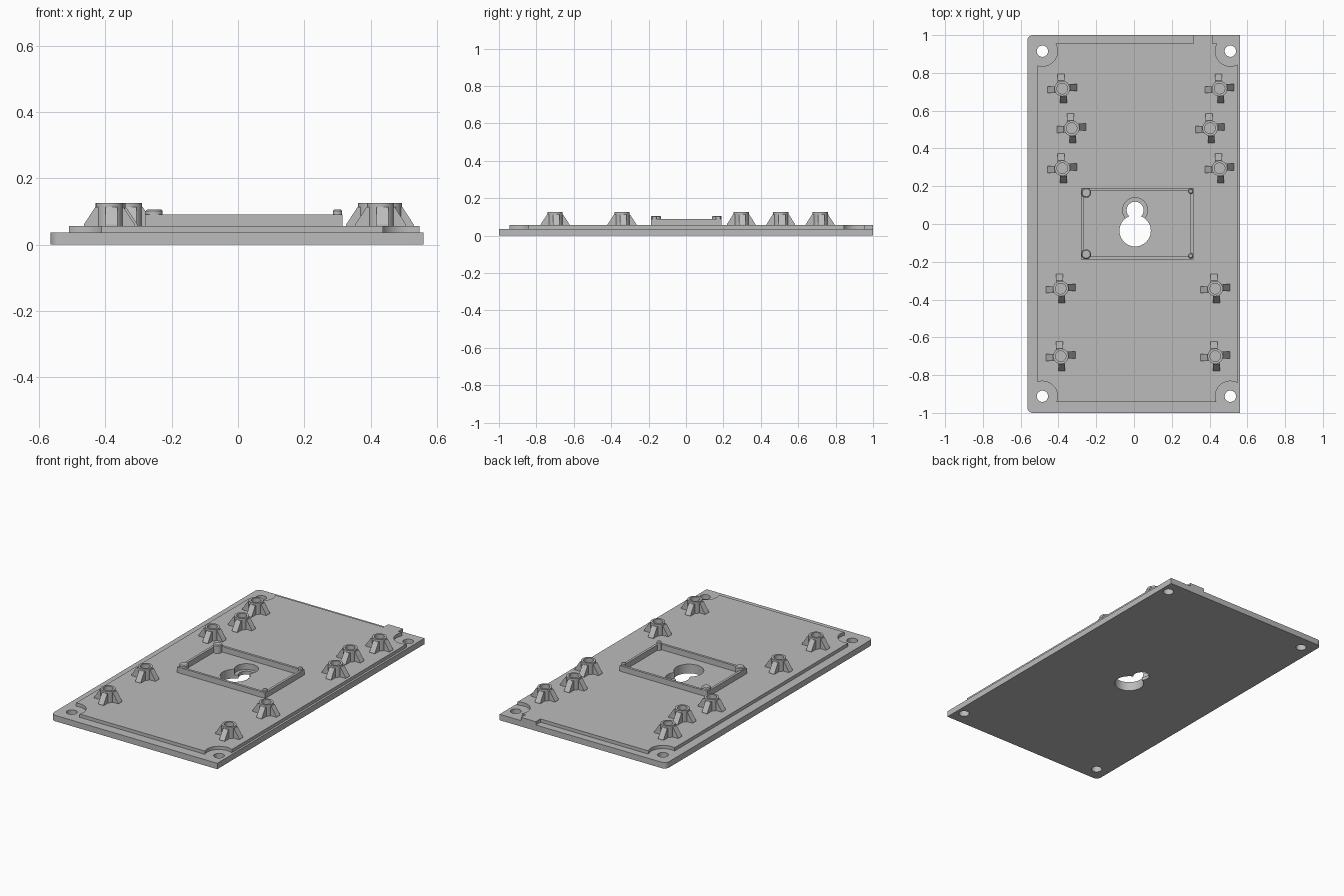
import bpy, bmesh, math
from mathutils import Matrix, Vector

cube = bpy.data.objects.get("Cube")
if cube:
    bpy.data.objects.remove(cube)

grey = bpy.data.materials.new("plain grey")
grey.use_nodes = True
grey.diffuse_color = (0.5, 0.5, 0.5, 1)
grey.node_tree.nodes["Principled BSDF"].inputs["Base Color"].default_value = (0.5, 0.5, 0.5, 1)

BASE_TOP, PANEL_TOP = 0.036, 0.056
HOLES = [(x, y) for x in (-0.485, 0.51) for y in (-0.912, 0.915)]


def finish(name, bm):
    bmesh.ops.recalc_face_normals(bm, faces=bm.faces)
    mesh = bpy.data.meshes.new(name)
    bm.to_mesh(mesh)
    bm.free()
    mesh.materials.append(grey)
    ob = bpy.data.objects.new(name, mesh)
    bpy.context.collection.objects.link(ob)
    return ob


def prism(bm, points, z0, z1):
    """Extrude a flat outline upwards."""
    face = bm.faces.new([bm.verts.new((x, y, z0)) for x, y in points])
    up = bmesh.ops.extrude_face_region(bm, geom=[face])["geom"]
    bmesh.ops.translate(bm, vec=(0, 0, z1 - z0),
                        verts=[v for v in up if isinstance(v, bmesh.types.BMVert)])


def circle(x, y, r, n=40, start=0.0, sweep=math.tau):
    return [(x + r * math.cos(start + sweep * i / n),
             y + r * math.sin(start + sweep * i / n)) for i in range(n)]


def cut(ob, outlines, z0, z1):
    """Subtract vertical prisms from an object, one at a time."""
    for outline in outlines:
        bm = bmesh.new()
        prism(bm, outline, z0, z1)
        cutter = finish("cutter", bm)
        cutter.hide_render = True
        mod = ob.modifiers.new("cut", "BOOLEAN")
        mod.operation, mod.solver, mod.object = "DIFFERENCE", "EXACT", cutter
        bpy.context.view_layer.objects.active = ob
        bpy.ops.object.modifier_apply(modifier=mod.name)
        bpy.data.objects.remove(cutter)


def smooth(ob):
    bpy.ops.object.select_all(action="DESELECT")
    ob.select_set(True)
    bpy.context.view_layer.objects.active = ob
    bpy.ops.object.shade_smooth_by_angle(angle=math.radians(30))


# Base plate, rounded on the right-hand corners only
r = 0.03
left, right = -0.565, 0.56
outline = [(right, -1), (right, 1)]
outline += circle(left + r, 1 - r, r, 8, math.pi / 2, math.pi / 2) + [(left, 1 - r)]
outline += circle(left + r, r - 1, r, 8, math.pi, math.pi / 2) + [(left + r, -1)]
bm = bmesh.new()
prism(bm, outline, 0, BASE_TOP)
base = finish("base_plate", bm)
cut(base, [circle(x, y, 0.03) for x, y in HOLES], -0.1, 0.2)

# Raised panel with a tab on the back edge and scooped corners
bm = bmesh.new()
prism(bm, [(-0.51, -0.943), (0.547, -0.943), (0.547, 0.955), (0.415, 0.955),
           (0.415, 1), (0.315, 1), (0.315, 0.955), (-0.51, 0.955)], BASE_TOP - 0.006, PANEL_TOP)
panel = finish("raised_panel", bm)
cut(panel, [circle(x, y, 0.08) for x, y in HOLES], -0.1, 0.2)

# Keyhole through both layers, with a recess around its narrow end
for ob in (base, panel):
    cut(ob, [circle(0.006, -0.036, 0.083, 48), circle(0.006, 0.073, 0.045)], -0.1, 0.2)
    cut(ob, [circle(0.006, 0.073, 0.066)], 0.02, 0.2)
    smooth(ob)

# Rectangular frame around the keyhole
bm = bmesh.new()
prism(bm, [(-0.28, -0.187), (0.315, -0.187), (0.315, 0.19), (-0.28, 0.19)], PANEL_TOP - 0.004, 0.09)
frame = finish("centre_frame", bm)
cut(frame, [[(-0.265, -0.172), (0.3, -0.172), (0.3, 0.175), (-0.265, 0.175)]], -0.1, 0.2)

# Corner pegs with chamfered tops
for side, x, radius, inset in (("right", -0.253, 0.026, 0.0), ("left", 0.3, 0.014, 0.008)):
    for end, y in (("front", -0.16 - inset), ("back", 0.165 + inset)):
        bm = bmesh.new()
        prism(bm, circle(x, y, radius, 24), PANEL_TOP - 0.004, 0.106)
        top = [e for e in bm.edges if all(v.co.z > 0.1 for v in e.verts)]
        bmesh.ops.bevel(bm, geom=top, offset=0.005, segments=1, affect="EDGES")
        smooth(finish(f"frame_peg_{side}_{end}", bm))

# Hollow standoffs, each braced by four sloping ribs set pinwheel fashion
STANDOFFS = [(-0.38, 0.717), (-0.33, 0.507), (-0.38, 0.295), (-0.388, -0.342), (-0.388, -0.7),
             (0.453, 0.717), (0.403, 0.507), (0.453, 0.295), (0.43, -0.342), (0.43, -0.7)]


def standoff(index, x, y):
    bm = bmesh.new()
    z0, z1 = PANEL_TOP - 0.004, 0.126
    # Revolved tube section: outer wall, rim, bore and floor
    section = [(0.041, z0), (0.041, z1), (0.028, z1), (0.028, PANEL_TOP + 0.002), (0, PANEL_TOP + 0.002)]
    verts = [bm.verts.new((a, 0, b)) for a, b in section]
    edges = [bm.edges.new(pair) for pair in zip(verts, verts[1:])]
    bmesh.ops.spin(bm, geom=verts + edges, cent=(0, 0, 0), axis=(0, 0, 1),
                   angle=math.tau, steps=32, use_merge=True)
    bmesh.ops.remove_doubles(bm, verts=bm.verts, dist=0.0001)
    for k in range(4):
        turn = Matrix.Rotation(k * math.pi / 2, 4, "Z")
        side = [(0.033, z0), (0.077, z0), (0.077, PANEL_TOP + 0.004), (0.042, 0.114), (0.033, 0.114)]
        face = bm.faces.new([bm.verts.new(turn @ Vector((a, -0.012, b))) for a, b in side])
        new = bmesh.ops.extrude_face_region(bm, geom=[face])["geom"]
        bmesh.ops.translate(bm, vec=turn @ Vector((0, 0.036, 0)),
                            verts=[v for v in new if isinstance(v, bmesh.types.BMVert)])
    bmesh.ops.translate(bm, vec=(x, y, 0), verts=bm.verts)
    smooth(finish(f"standoff_{index}", bm))


for i, (x, y) in enumerate(STANDOFFS, 1):
    standoff(i, x, y)
